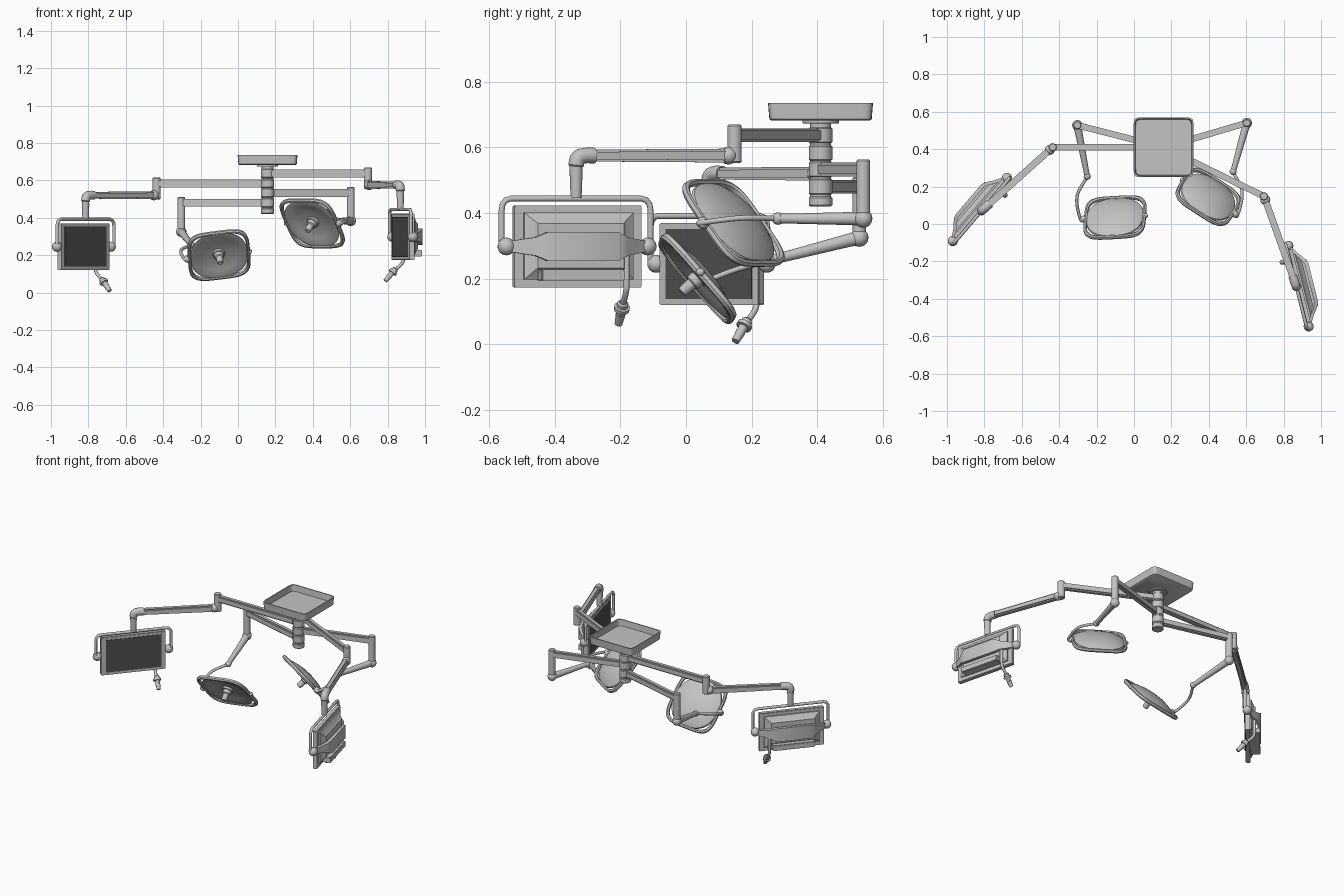
import bpy, bmesh, math
from mathutils import Vector, Matrix

if "Cube" in bpy.data.objects:
    bpy.data.objects.remove(bpy.data.objects["Cube"])

def material(name, c):
    m = bpy.data.materials.new(name)
    m.diffuse_color = (c, c, c, 1)
    m.use_nodes = True
    m.node_tree.nodes["Principled BSDF"].inputs["Base Color"].default_value = m.diffuse_color
    return m

BODY = material("light_grey", 0.55)
DARK = material("screen_grey", 0.085)
I = Matrix.Identity(4)

def finish(name, bm, mat=BODY, angle=35):
    bmesh.ops.recalc_face_normals(bm, faces=bm.faces[:])
    me = bpy.data.meshes.new(name)
    bm.to_mesh(me)
    bm.free()
    me.materials.append(mat)
    ob = bpy.data.objects.new(name, me)
    bpy.context.collection.objects.link(ob)
    bpy.ops.object.select_all(action='DESELECT')
    ob.select_set(True)
    bpy.context.view_layer.objects.active = ob
    bpy.ops.object.shade_smooth_by_angle(angle=math.radians(angle))
    return ob

def loft(name, rings, M=I, mat=BODY, closed=False, bevel=0):
    """Skin equal-sized rings; ends are capped unless closed."""
    bm = bmesh.new()
    vs = [[bm.verts.new(M @ Vector(p)) for p in r] for r in rings]
    n = len(vs[0])
    for a, b in zip(vs, vs[1:] + (vs[:1] if closed else [])):
        for i in range(n):
            j = (i + 1) % n
            bm.faces.new((a[i], a[j], b[j], b[i]))
    if not closed:
        bm.faces.new(vs[0])
        bm.faces.new(vs[-1])
    if bevel:
        bmesh.ops.bevel(bm, geom=bm.edges[:], offset=bevel, segments=2, affect='EDGES')
    return finish(name, bm, mat)

def sweep(name, pts, radii, M=I, sides=18):
    """Round tube along a path, one radius or one per point."""
    pts = [Vector(p) for p in pts]
    if not isinstance(radii, (list, tuple)):
        radii = [radii] * len(pts)
    rings, ref = [], None
    for i, p in enumerate(pts):
        t = (pts[min(i + 1, len(pts) - 1)] - pts[max(i - 1, 0)]).normalized()
        if ref is None:
            ref = t.orthogonal()
        ref = (ref - t * ref.dot(t)).normalized()
        s = t.cross(ref)
        rings.append([p + radii[i] * (ref * math.cos(a) + s * math.sin(a))
                      for a in [2 * math.pi * k / sides for k in range(sides)]])
    return loft(name, rings, M)

def spline(ctrl, steps=6):
    """Catmull-Rom points through the controls."""
    c = [Vector(p) for p in ctrl]
    c = [2 * c[0] - c[1]] + c + [2 * c[-1] - c[-2]]
    out = []
    for i in range(1, len(c) - 2):
        a, b, d, e = c[i - 1:i + 3]
        for k in range(steps):
            t = k / steps
            out.append(0.5 * (2 * b + (d - a) * t + (2 * a - 5 * b + 4 * d - e) * t * t
                              + (3 * b - a - 3 * d + e) * t ** 3))
    return out + [c[-2]]

def cylinder(name, x, y, z0, z1, r, c=0.004):
    return sweep(name, [(x, y, z0), (x, y, z0 + c), (x, y, z1 - c), (x, y, z1)], [r - c, r, r, r - c], sides=28)

def ball(name, p, r, M=I):
    bm = bmesh.new()
    bmesh.ops.create_uvsphere(bm, u_segments=20, v_segments=12, radius=r,
                              matrix=M @ Matrix.Translation(p))
    return finish(name, bm)

def beam(name, a, b, w=0.034, h0=0.042, h1=0.042):
    """Bevelled rectangular arm between two points."""
    a, b = Vector(a), Vector(b)
    t = (b - a).normalized()
    s = t.cross(Vector((0, 0, 1))).normalized()
    u = s.cross(t)
    rings = [[p + s * i * w / 2 + u * j * h / 2 for i, j in ((-1, -1), (1, -1), (1, 1), (-1, 1))]
             for p, h in ((a, h0), (b, h1))]
    return loft(name, rings, bevel=0.007)

def squircle(r, z, e, n=64):
    f = lambda v: math.copysign(abs(v) ** (2 / e), v)
    return [(r * f(math.cos(a)), r * f(math.sin(a)), z) for a in [2 * math.pi * k / n for k in range(n)]]

def rect(w, d, z0, z1):
    return [(-w, d, z0), (w, d, z0), (w, d, z1), (-w, d, z1)]

# Ceiling tray and column
CX, CY = 0.158, 0.41
loft("ceiling_tray", [squircle(r, z, 14) for r, z in
     ((0.15, 0.682), (0.156, 0.686), (0.16, 0.735), (0.153, 0.735), (0.149, 0.695))],
     Matrix.Translation((CX, CY, 0)))
cylinder("column", CX, CY, 0.425, 0.685, 0.032)
cylinder("column_flange", CX, CY, 0.673, 0.684, 0.056, 0.002)
for i, z in enumerate((0.637, 0.583, 0.533, 0.48)):
    cylinder(f"column_sleeve_{i}", CX, CY, z - 0.024, z + 0.024, 0.036)
cylinder("column_cap", CX, CY, 0.42, 0.45, 0.036)

# Monitors on two-part arms
def monitor(side, centre, angle, elbow, z1, z2, s):
    ex, ey = elbow
    cx, cy, cz = centre
    beam(side + "_monitor_upper_arm", (CX, CY, z1), (ex, ey, z1))
    cylinder(side + "_monitor_elbow", ex, ey, z2 - 0.022, z1 + 0.032, 0.022)
    e, p = Vector((ex, ey, z2)), Vector((cx, cy, z2))
    t = (p - e).normalized()
    ball(side + "_monitor_elbow_foot", e + t * 0.02, 0.027)
    beam(side + "_monitor_lower_arm", e + t * 0.02, p - t * 0.03, 0.036, 0.042, 0.036)
    down = Vector((0, 0, -1))
    sweep(side + "_monitor_drop", spline([p - t * 0.06, p - t * 0.03, p - t * 0.007 + down * 0.007,
          p + down * 0.03, p + down * 0.05]) + [Vector((cx, cy, cz + 0.147))],
          [0.024] * 19 + [0.02] * 6 + [0.017])
    M = Matrix.Translation(centre) @ Matrix.Rotation(math.radians(angle), 4, 'Z')
    # Panel, screen and stepped back
    loft(side + "_monitor_panel", [rect(0.2, d, -0.125, 0.125) for d in (0, 0.028)], M, bevel=0.003)
    loft(side + "_screen", [rect(0.172, d, -0.107, 0.107) for d in (-0.002, 0.003)], M, DARK)
    loft(side + "_monitor_back", [rect(0.172, 0.026, -0.1, 0.103), rect(0.172, 0.036, -0.1, 0.103),
         rect(0.145, 0.05, -0.075, 0.08), rect(0.135, 0.062, -0.065, 0.07)], M)
    loft(side + "_connector_box", [rect(0.13, d, -0.105, -0.07) for d in (0.03, 0.088)], M, bevel=0.003)
    # Bowed rear bar between the pivots
    prof = [(0.222, 0.015, 0.015), (0.17, 0.045, 0.024), (0.145, 0.065, 0.028), (0.11, 0.085, 0.044)]
    prof = [(-w, d, h) for w, d, h in prof] + prof[::-1]
    loft(side + "_rear_bar", [[(w, d - 0.012, -h), (w, d + 0.008, -h), (w, d + 0.008, h), (w, d - 0.012, h)]
         for w, d, h in prof], M)
    # Tube handle with round pivots
    half = [(0.234, 0, 0), (0.234, 0, 0.11), (0.231, 0, 0.128), (0.221, 0, 0.141), (0.205, 0, 0.146)]
    sweep(side + "_handle_tube", half + [(-x, y, z) for x, y, z in half[::-1]], 0.009, M, 12)
    for k in (-1, 1):
        ball(f"{side}_pivot_{'left' if k < 0 else 'right'}", (k * 0.222, 0.012, 0), 0.027, M)
    # Hanging grip
    w = s * 0.145
    sweep(side + "_grip_stem", spline([(w, 0.055, -0.02), (w, 0.055, -0.11), (w, 0.045, -0.142),
          (w, 0.005, -0.18)]), 0.009, M, 12)
    a, b = Vector((w, 0.012, -0.17)), Vector((w, -0.046, -0.236))
    prof = [(0, .012), (.06, .017), (.2, .017), (.21, .024), (.35, .024), (.36, .015), (.55, .013), (.56, .015), (1, .012)]
    sweep(side + "_grip", [a.lerp(b, f) for f, r in prof], [r for f, r in prof], M)

monitor("left", (-0.815, 0.07, 0.245), 49.5, (-0.435, 0.41), 0.583, 0.52, 1)
monitor("right", (0.868, -0.335, 0.298), -75.8, (0.695, 0.148), 0.637, 0.575, -1)

# Lamps on back arms
def lamp(side, centre, n, u, elbow, z1, z2, wrist, bow, s):
    ex, ey = elbow
    c, n, u, wrist = Vector(centre), Vector(n).normalized(), Vector(u), Vector(wrist)
    u = (u - n * u.dot(n)).normalized()
    b = -n
    v = b.cross(u)
    M = Matrix.Translation(c) @ Matrix((u, v, b)).transposed().to_4x4()
    beam(side + "_lamp_upper_arm", (CX, CY, z1), (ex, ey, z1))
    cylinder(side + "_lamp_elbow", ex, ey, z2 + 0.005, z1 + 0.03, 0.021)
    ball(side + "_lamp_elbow_ball", (ex, ey, z2), 0.028)
    e = Vector((ex, ey, z2))
    sweep(side + "_lamp_lower_arm", [e, e.lerp(wrist, 0.15), e.lerp(wrist, 0.9), wrist], [0.022, 0.02, 0.015, 0.015])
    ball(side + "_lamp_wrist", wrist, 0.019)
    hub = c + u * s * 0.165
    sweep(side + "_lamp_yoke", spline([wrist, Vector(bow), hub + u * s * 0.02, hub - u * s * 0.01], 8), 0.0085, sides=12)
    ball(side + "_lamp_hub", hub + u * s * 0.006, 0.019)
    # Domed reflector, concave in front
    dome = [(0.008, 0.016, 2), (0.06, 0.014, 2), (0.11, 0.006, 2.1), (0.145, -0.008, 2.3), (0.155, -0.006, 2.35),
            (0.152, 0.004, 2.35), (0.125, 0.02, 2.2), (0.08, 0.032, 2), (0.04, 0.037, 2), (0.008, 0.039, 2)]
    loft(side + "_lamp_reflector", [squircle(r, h, k) for r, h, k in dome], M)
    # Rounded square frame leaving slots at the corners
    sec = [(0.150, -0.008), (0.155, -0.013), (0.163, -0.012), (0.168, -0.004), (0.166, 0.008), (0.158, 0.011), (0.150, 0.006)]
    loft(side + "_lamp_frame", [squircle(r, h, 4.2) for r, h in sec], M, closed=True)
    # Centre grip
    prof = [(0.02, .034), (0.002, .032), (0, .026), (-.02, .024), (-.024, .018), (-.058, .017), (-.064, .013)]
    sweep(side + "_lamp_grip", [(0, 0, h) for h, r in prof], [r for h, r in prof], M)
    # Small catch on the opposite side
    ball(side + "_lamp_catch", (-s * 0.166, 0, 0), 0.013, M)

lamp("left", (-0.102, 0.035, 0.2), (0.12, -0.75, -0.65), (0.28, 0.016, 0.035),
     (-0.303, 0.528), 0.48, 0.325, (-0.25, 0.255, 0.255), (-0.305, 0.145, 0.225), -1)
lamp("right", (0.397, 0.145, 0.37), (-0.42, -0.65, -0.63), (0.84, -0.54, 0),
     (0.603, 0.54), 0.533, 0.383, (0.53, 0.28, 0.383), (0.578, 0.17, 0.385), 1)
